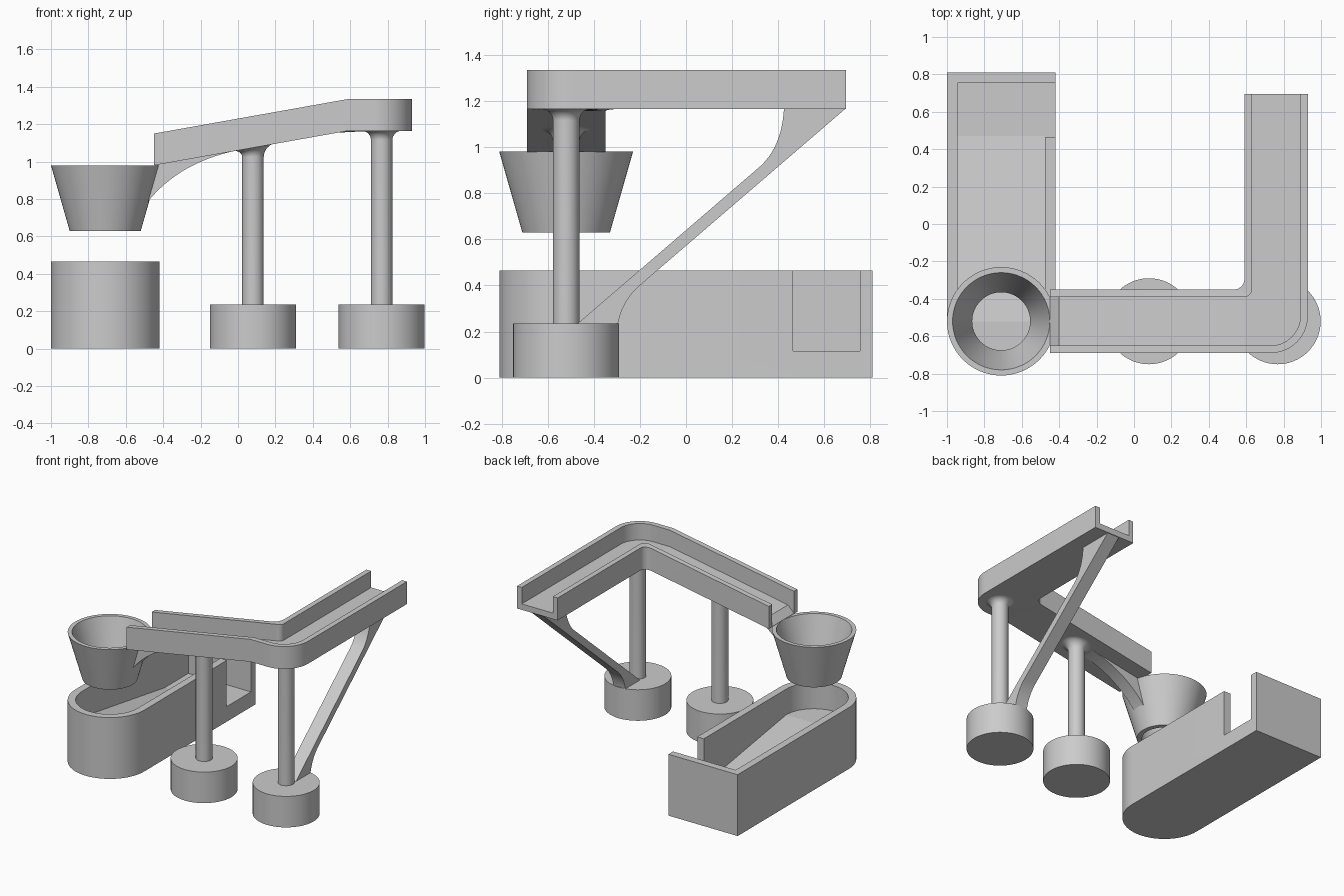
import bpy, bmesh
from math import sin, cos, pi, radians

cube = bpy.data.objects.get("Cube")
if cube:
    bpy.data.objects.remove(cube, do_unlink=True)

grey = bpy.data.materials.new("plain grey")
grey.use_nodes = True
grey.diffuse_color = (0.6, 0.6, 0.6, 1)
grey.node_tree.nodes["Principled BSDF"].inputs["Base Color"].default_value = (0.6, 0.6, 0.6, 1)


def finish(name, bm):
    bmesh.ops.recalc_face_normals(bm, faces=bm.faces)
    mesh = bpy.data.meshes.new(name)
    bm.to_mesh(mesh)
    bm.free()
    mesh.materials.append(grey)
    ob = bpy.data.objects.new(name, mesh)
    bpy.context.collection.objects.link(ob)
    return ob


def activate(ob):
    bpy.ops.object.select_all(action='DESELECT')
    ob.select_set(True)
    bpy.context.view_layer.objects.active = ob


def arc(cx, cy, r, start, end, n=32):
    angles = [radians(start + (end - start) * i / n) for i in range(n + 1)]
    return [(cx + r * cos(a), cy + r * sin(a)) for a in angles]


def bend(a, b, c, n=14):
    """Quadratic curve from a to c, pulled towards b."""
    ts = [i / n for i in range(n + 1)]
    return [tuple((1 - t) ** 2 * p + 2 * t * (1 - t) * q + t * t * r
                  for p, q, r in zip(a, b, c)) for t in ts]


def prism(name, outline, lo, hi, axis='z'):
    place = {'x': lambda a, b, c: (c, a, b),
             'y': lambda a, b, c: (a, c, b),
             'z': lambda a, b, c: (a, b, c)}[axis]
    bm = bmesh.new()
    rings = [[bm.verts.new(place(a, b, c)) for a, b in outline] for c in (lo, hi)]
    n = len(outline)
    for i in range(n):
        j = (i + 1) % n
        bm.faces.new((rings[0][i], rings[0][j], rings[1][j], rings[1][i]))
    bm.faces.new(rings[0])
    bm.faces.new(rings[1])
    return finish(name, bm)


def lathe(name, profile, cx, cy, closed=False, lift=None, n=64):
    """Revolve (radius, z) points; open profiles get flat caps."""
    bm = bmesh.new()
    rings = []
    for r, z in profile:
        ring = []
        for i in range(n):
            x, y = r * cos(2 * pi * i / n), r * sin(2 * pi * i / n)
            ring.append(bm.verts.new((cx + x, cy + y, z + (lift(x, z) if lift else 0))))
        rings.append(ring)
    pairs = list(zip(rings, rings[1:]))
    if closed:
        pairs.append((rings[-1], rings[0]))
    else:
        bm.faces.new(rings[0])
        bm.faces.new(rings[-1])
    for a, b in pairs:
        for i in range(n):
            j = (i + 1) % n
            bm.faces.new((a[i], a[j], b[j], b[i]))
    return finish(name, bm)


AXIS_Y = -0.52
SLOPE = 0.178


def underside(x):
    return 1.165 + SLOPE * min(0, x - 0.59)


parts = []

# Collecting bin: round at the front, square at the back, with a side notch
BIN_X = -0.71
bin_body = prism("collecting_bin",
                 arc(BIN_X, AXIS_Y, 0.29, 180, 360) + [(-0.42, 0.81), (-1, 0.81)], 0, 0.465)
cutter = prism("bin_cutter",
               arc(BIN_X, AXIS_Y, 0.235, 180, 360)
               + [(-0.475, 0.465), (-0.35, 0.465), (-0.35, 0.755), (-0.945, 0.755)], 0.115, 0.6)
cutter.hide_render = True
mod = bin_body.modifiers.new("hollow", 'BOOLEAN')
mod.operation = 'DIFFERENCE'
mod.solver = 'EXACT'
mod.object = cutter
activate(bin_body)
bpy.ops.object.modifier_apply(modifier=mod.name)
bpy.data.objects.remove(cutter, do_unlink=True)
parts.append(bin_body)

# Raised bin floor and the ramp down to the notch
parts.append(prism("bin_front_floor", arc(BIN_X, AXIS_Y, 0.236, 180, 360), 0.1, 0.27))
parts.append(prism("bin_ramp", [(AXIS_Y, 0.1), (0.47, 0.1), (0.47, 0.115), (AXIS_Y, 0.27)],
                   -0.946, -0.474, 'x'))

# Open funnel
parts.append(lathe("funnel", [(0.19, 0.63), (0.29, 0.98), (0.26, 0.98), (0.155, 0.63)],
                   BIN_X, AXIS_Y, closed=True))

# Bases and columns with flared tops
for side, x in (("right", 0.08), ("left", 0.768)):
    parts.append(lathe(side + "_base", [(0.23, 0), (0.23, 0.235)], x, AXIS_Y))
    top = underside(x)
    flare = [(0.1075 - 0.05 * cos(t), top - 0.05 + 0.05 * sin(t))
             for t in [pi / 2 * i / 16 for i in range(17)]]
    tilt = SLOPE if x < 0.5 else 0
    parts.append(lathe(side + "_column", [(0.0575, 0.23)] + flare, x, AXIS_Y,
                       lift=lambda dx, z: tilt * dx * max(0, (z - top + 0.05) / 0.05)))

# Channel track: sloped run, rounded corner, level run
# Each line: arc centre, arc radius, straight y, straight x
lines = [(0.535, -0.295, 0.055), (0.59, -0.35, 0.04), (0.73, -0.49, 0.16), (0.73, -0.49, 0.2)]
stations = [[(x, cy - r) for cx, cy, r in lines] for x in (-0.45, -0.4)]
stations.append([(min(cx, 0.59), cy - r) for cx, cy, r in lines])
stations += [list(s) for s in zip(*[arc(cx, cy, r, -90, 0, 18) for cx, cy, r in lines])]
stations.append([(cx + r, 0.695) for cx, cy, r in lines])
bm = bmesh.new()
rings = []
for k, (edge_in, wall_in, wall_out, edge_out) in enumerate(stations):
    floor = 0.003 if k == 0 else 0.045
    section = [(edge_in, 0), (edge_in, 0.17), (wall_in, 0.17), (wall_in, floor),
               (wall_out, floor), (wall_out, 0.17), (edge_out, 0.17), (edge_out, 0)]
    rings.append([bm.verts.new((x, y, underside(x) + h)) for (x, y), h in section])
for a, b in zip(rings, rings[1:]):
    for i in range(8):
        j = (i + 1) % 8
        bm.faces.new((a[i], a[j], b[j], b[i]))
bm.faces.new(rings[0])
bm.faces.new(rings[-1])
bmesh.ops.remove_doubles(bm, verts=bm.verts, dist=0.00001)
parts.append(finish("channel_track", bm))

# Diagonal strut under the level run
strut = ([(0.69, 1.165)] + bend((-0.2, 0.4), (-0.275, 0.335), (-0.295, 0.235))
         + [(-0.47, 0.235)] + bend((0.32, 0.915), (0.415, 1.0), (0.425, 1.165)))
parts.append(prism("diagonal_strut", strut, 0.715, 0.815, 'x'))

# Curved bracket joining the funnel to the track
bracket = bend((-0.49, 0.775), (-0.33, 0.985), (-0.03, underside(-0.03)))
bracket += [(-0.44, underside(-0.44)), (-0.44, 0.965)]
parts.append(prism("funnel_bracket", bracket, AXIS_Y - 0.05, AXIS_Y + 0.05, 'y'))

for ob in parts:
    activate(ob)
    bpy.ops.object.shade_smooth_by_angle(angle=radians(8))
